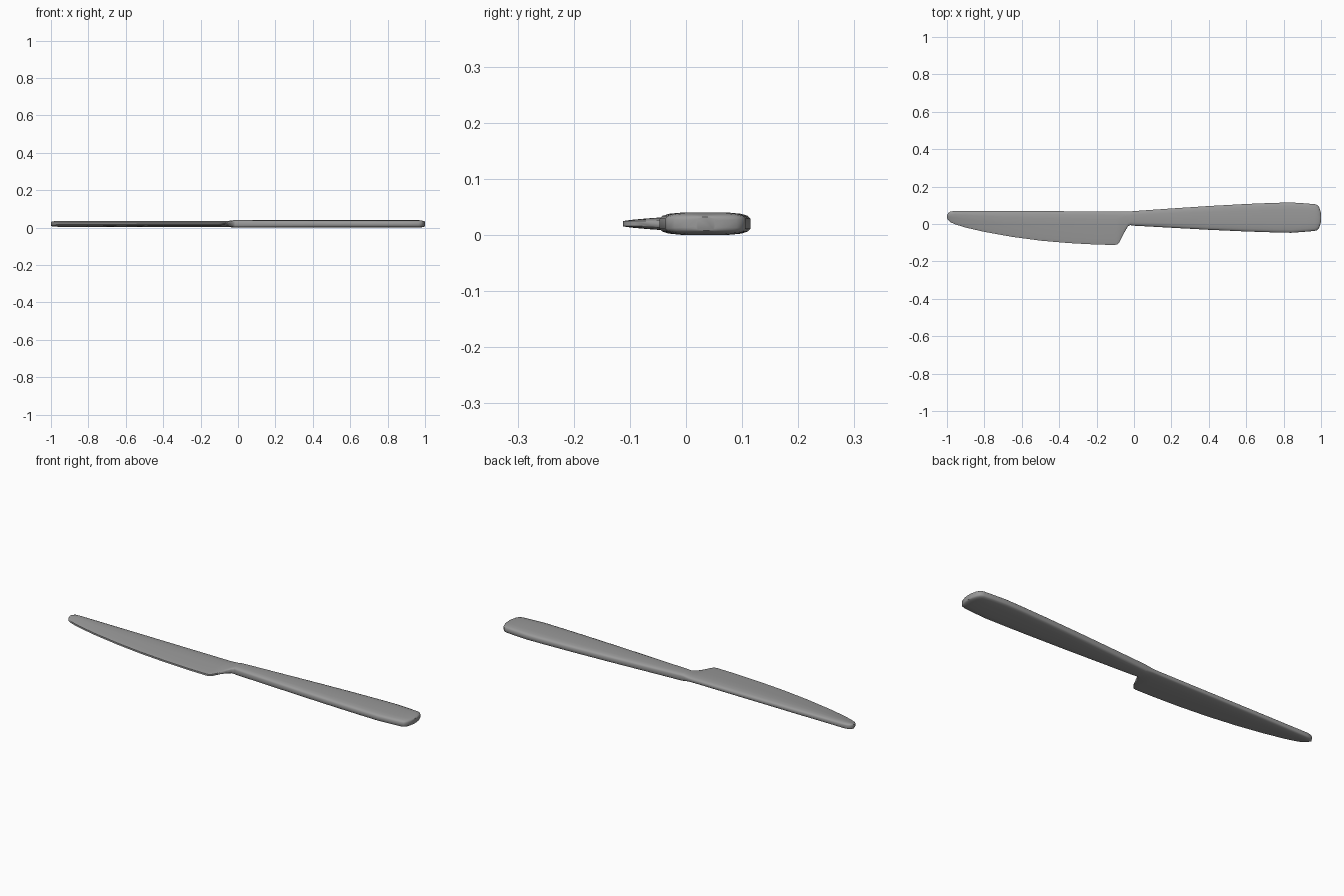
import bpy
import bmesh
import math

if "Cube" in bpy.data.objects:
    bpy.data.objects.remove(bpy.data.objects["Cube"])

steel = bpy.data.materials.new("brushed grey steel")
steel.use_nodes = True
GREY = (0.32, 0.32, 0.32, 1)
steel.diffuse_color = GREY
bsdf = next(n for n in steel.node_tree.nodes if n.type == 'BSDF_PRINCIPLED')
bsdf.inputs["Base Color"].default_value = GREY
bsdf.inputs["Roughness"].default_value = 0.5

MID_Z = 0.02
HANDLE_HALF, BLADE_HALF = 0.02, 0.0155
# (fraction across the width, fraction of full thickness) for the rounded rim
RIM = [(0, 0.45), (0.03, 0.7), (0.1, 0.88), (0.25, 1), (0.5, 1)]
RIM += [(1 - u, h) for u, h in reversed(RIM[:-1])]


def section(x, low, high, blade, thick):
    """Closed cross-section; blade=0 is the rounded grip, blade=1 the wedge."""
    top = []
    for u, h in RIM:
        grip = HANDLE_HALF * h
        wedge = min(0.0045 + 0.011 * min(u / 0.75, 1) ** 0.7, BLADE_HALF)
        if u > 0.7:
            wedge = BLADE_HALF * h
        half = (grip + (wedge - grip) * blade) * thick
        top.append((x, low + (high - low) * u, half))
    ring = [(a, b, MID_Z + h) for a, b, h in top]
    ring += [(a, b, MID_Z - h) for a, b, h in reversed(top)]
    return ring


def loft(name, stations, cap_index):
    """Skin the stations and close the outer end."""
    bm = bmesh.new()
    rings = [[bm.verts.new(p) for p in section(*s)] for s in stations]
    for a, b in zip(rings, rings[1:]):
        for i in range(len(a)):
            j = (i + 1) % len(a)
            bm.faces.new((a[i], a[j], b[j], b[i]))
    bm.faces.new(rings[cap_index])
    bmesh.ops.recalc_face_normals(bm, faces=bm.faces)
    # make sure the broad upper side points up
    if sum(f.normal.z * f.calc_area() for f in bm.faces
           if f.calc_center_median().z > MID_Z) < 0:
        bmesh.ops.reverse_faces(bm, faces=bm.faces)
    mesh = bpy.data.meshes.new(name)
    bm.to_mesh(mesh)
    bm.free()
    mesh.materials.append(steel)
    obj = bpy.data.objects.new(name, mesh)
    bpy.context.collection.objects.link(obj)
    bpy.ops.object.select_all(action='DESELECT')
    obj.select_set(True)
    bpy.context.view_layer.objects.active = obj
    bpy.ops.object.shade_smooth_by_angle(angle=math.radians(55))
    return obj


NECK = (-0.02, -0.006, 0.067, 0, 1)

# Handle: flares towards a softly bowed butt
loft("handle", [
    NECK,
    (0.0, -0.009, 0.069, 0, 1),
    (0.2, -0.02, 0.083, 0, 1),
    (0.4, -0.031, 0.096, 0, 1),
    (0.6, -0.04, 0.107, 0, 1),
    (0.75, -0.045, 0.113, 0, 1),
    (0.84, -0.047, 0.115, 0, 1),
    (0.92, -0.041, 0.11, 0, 1),
    (0.965, -0.037, 0.106, 0, 1),
    (0.98, -0.033, 0.102, 0, 0.92),
    (0.99, -0.02, 0.09, 0, 0.82),
    (0.997, 0.0, 0.07, 0, 0.7),
    (1.0, 0.018, 0.052, 0, 0.6),
], -1)

# Blade: sloping heel, straight spine, curved cutting edge, blunt round tip
loft("blade", [
    NECK,
    (-0.032, -0.012, 0.066, 0.35, 1),
    (-0.045, -0.033, 0.066, 0.7, 1),
    (-0.06, -0.062, 0.066, 1, 1),
    (-0.075, -0.092, 0.066, 1, 1),
    (-0.083, -0.104, 0.066, 1, 1),
    (-0.092, -0.11, 0.066, 1, 1),
    (-0.105, -0.112, 0.066, 1, 1),
    (-0.2, -0.11, 0.067, 1, 1),
    (-0.35, -0.102, 0.068, 1, 1),
    (-0.5, -0.089, 0.069, 1, 1),
    (-0.65, -0.069, 0.07, 1, 1),
    (-0.8, -0.042, 0.07, 1, 1),
    (-0.9, -0.019, 0.07, 1, 1),
    (-0.955, -0.002, 0.07, 1, 1),
    (-0.98, 0.009, 0.067, 1, 0.95),
    (-0.992, 0.019, 0.06, 1, 0.85),
    (-1.0, 0.032, 0.048, 1, 0.65),
], -1)
